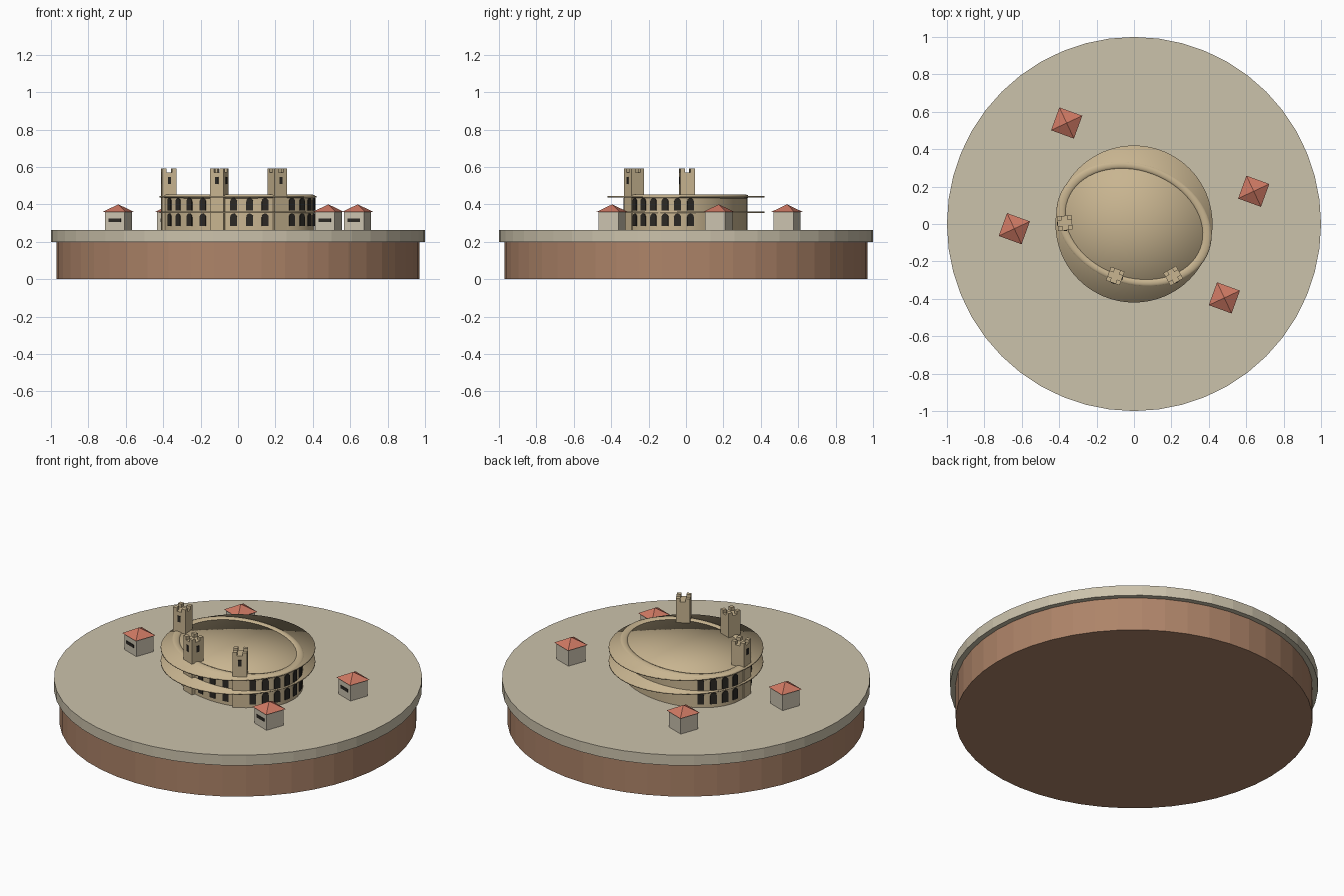
import bpy, bmesh, math
from mathutils import Matrix, Vector

cube = bpy.data.objects.get("Cube")
if cube:
    bpy.data.objects.remove(cube, do_unlink=True)


def material(name, color):
    m = bpy.data.materials.new(name)
    m.use_nodes = True
    m.diffuse_color = (*color, 1)
    m.node_tree.nodes["Principled BSDF"].inputs["Base Color"].default_value = (*color, 1)
    return m


PAVING = material("pale paving", (0.60, 0.54, 0.41))
EARTH = material("brown earth", (0.42, 0.23, 0.14))
SANDSTONE = material("sandstone", (0.58, 0.46, 0.28))
PLASTER = material("pale plaster", (0.60, 0.54, 0.43))
TILE = material("red roof tile", (0.62, 0.19, 0.125))
DARK = material("dark opening", (0.025, 0.022, 0.018))

TURN = math.radians(-20)      # the whole town is turned on its plinth
GROUND = 0.262
A, B = 0.42, 0.315            # half axes of the arena wall


def finish(name, bm, mat, smooth=False):
    bmesh.ops.recalc_face_normals(bm, faces=bm.faces)
    mesh = bpy.data.meshes.new(name)
    bm.to_mesh(mesh)
    bm.free()
    mesh.materials.append(mat)
    for p in mesh.polygons:
        p.use_smooth = smooth
    ob = bpy.data.objects.new(name, mesh)
    bpy.context.collection.objects.link(ob)
    return ob


def add_cone(bm, r1, r2, z0, z1, sides, matrix=Matrix(), fan=False):
    mid = Matrix.Translation((0, 0, (z0 + z1) / 2))
    bmesh.ops.create_cone(bm, cap_ends=True, cap_tris=fan, segments=sides,
                          radius1=r1, radius2=r2, depth=z1 - z0, matrix=matrix @ mid)


def add_box(bm, size, centre, matrix=Matrix()):
    bmesh.ops.create_cube(bm, size=1, matrix=matrix @ Matrix.Translation(centre)
                          @ Matrix.Diagonal((*size, 1)))


def placed(x, y, angle):
    return Matrix.Translation((x, y, 0)) @ Matrix.Rotation(angle, 4, "Z")


def disc(name, r, z0, z1, sides, mat, smooth=False):
    bm = bmesh.new()
    add_cone(bm, r, r, z0, z1, sides, fan=smooth)
    return finish(name, bm, mat, smooth)


# Plinth
disc("earth_plinth", 0.97, 0, 0.2, 48, EARTH)
disc("paved_ground", 1.0, 0.2, GROUND, 48, PAVING)

# Arena drum, floor discs and elliptical rim
bm = bmesh.new()
add_cone(bm, 1, 1, GROUND, 0.44, 64,
         Matrix.Rotation(TURN, 4, "Z") @ Matrix.Diagonal((A, B, 1, 1)))
drum = finish("arena_wall", bm, SANDSTONE)
for p in drum.data.polygons:
    p.use_smooth = abs(p.normal.z) < 0.5
disc("lower_cornice", 0.42, 0.354, 0.363, 64, SANDSTONE, True)
disc("upper_cornice", 0.42, 0.437, 0.446, 64, SANDSTONE, True)
bpy.ops.mesh.primitive_torus_add(major_radius=1, minor_radius=0.065, major_segments=64,
                                 minor_segments=10, location=(0, 0, 0.441),
                                 rotation=(0, 0, TURN))
rim = bpy.context.object
rim.name = "arena_rim"
rim.scale = (0.4, 0.302, 0.19)
rim.data.materials.append(SANDSTONE)
bpy.ops.object.shade_smooth()

# Towers: position and outward direction in degrees
TOWERS = [(-0.37, 0.005, 185, True), (-0.1, -0.278, -110, True), (0.21, -0.277, -60, False)]
for i, (x, y, deg, side_window) in enumerate(TOWERS):
    m = placed(x, y, math.radians(deg))
    bm = bmesh.new()
    add_box(bm, (0.078, 0.078, 0.571 - GROUND), (0, 0, (0.571 + GROUND) / 2), m)
    for sx in (-1, 1):
        for sy in (-1, 1):
            add_box(bm, (0.024, 0.024, 0.022), (sx * 0.027, sy * 0.027, 0.58), m)
    finish(f"tower_{i + 1}", bm, SANDSTONE)
    bm = bmesh.new()
    add_box(bm, (0.006, 0.018, 0.036), (0.039, 0, 0.528), m)
    if side_window:
        add_box(bm, (0.018, 0.006, 0.036), (0, 0.039, 0.528), m)
    finish(f"tower_window_{i + 1}", bm, DARK)


# Two rows of round-headed arches along the front of the wall
def add_arch(bm, matrix, z0, width=0.036, height=0.068):
    r = width / 2
    outline = [(-r, 0), (r, 0)]
    for k in range(9):
        t = math.pi * k / 8
        outline.append((r * math.cos(t), height - r + r * math.sin(t)))
    face = bm.faces.new([bm.verts.new(matrix @ Vector((-0.004, u, z0 + v)))
                         for u, v in outline])
    out = bmesh.ops.extrude_face_region(bm, geom=[face])["geom"]
    push = matrix.to_3x3() @ Vector((0.008, 0, 0))
    bmesh.ops.translate(bm, vec=push, verts=[v for v in out if isinstance(v, bmesh.types.BMVert)])


bm = bmesh.new()
spin = Matrix.Rotation(TURN, 4, "Z")
for k in range(21):
    t = math.radians(30 - 12 * k)
    spot = spin @ Vector((A * math.cos(t), B * math.sin(t), 0))
    if any(math.hypot(spot.x - x, spot.y - y) < 0.062 for x, y, *_ in TOWERS):
        continue
    facing = math.atan2(math.sin(t) / B, math.cos(t) / A) + TURN
    for z0 in (0.283, 0.366):
        add_arch(bm, placed(spot.x, spot.y, facing), z0)
finish("arena_arches", bm, DARK)

# Houses with pyramid roofs and one wide front window
HOUSES = [(-0.64, -0.025), (-0.36, 0.54), (0.64, 0.175), (0.483, -0.395)]
for i, (x, y) in enumerate(HOUSES):
    m = placed(x, y, TURN)
    bm = bmesh.new()
    add_box(bm, (0.113, 0.113, 0.1), (0, 0, GROUND + 0.05), m)
    finish(f"house_{i + 1}", bm, PLASTER)
    bm = bmesh.new()
    add_cone(bm, 0.092, 0, 0.36, 0.4, 4, m @ Matrix.Rotation(math.pi / 4, 4, "Z"))
    finish(f"house_roof_{i + 1}", bm, TILE)
    bm = bmesh.new()
    add_box(bm, (0.07, 0.006, 0.018), (0, -0.0565, 0.315), m)
    finish(f"house_window_{i + 1}", bm, DARK)
